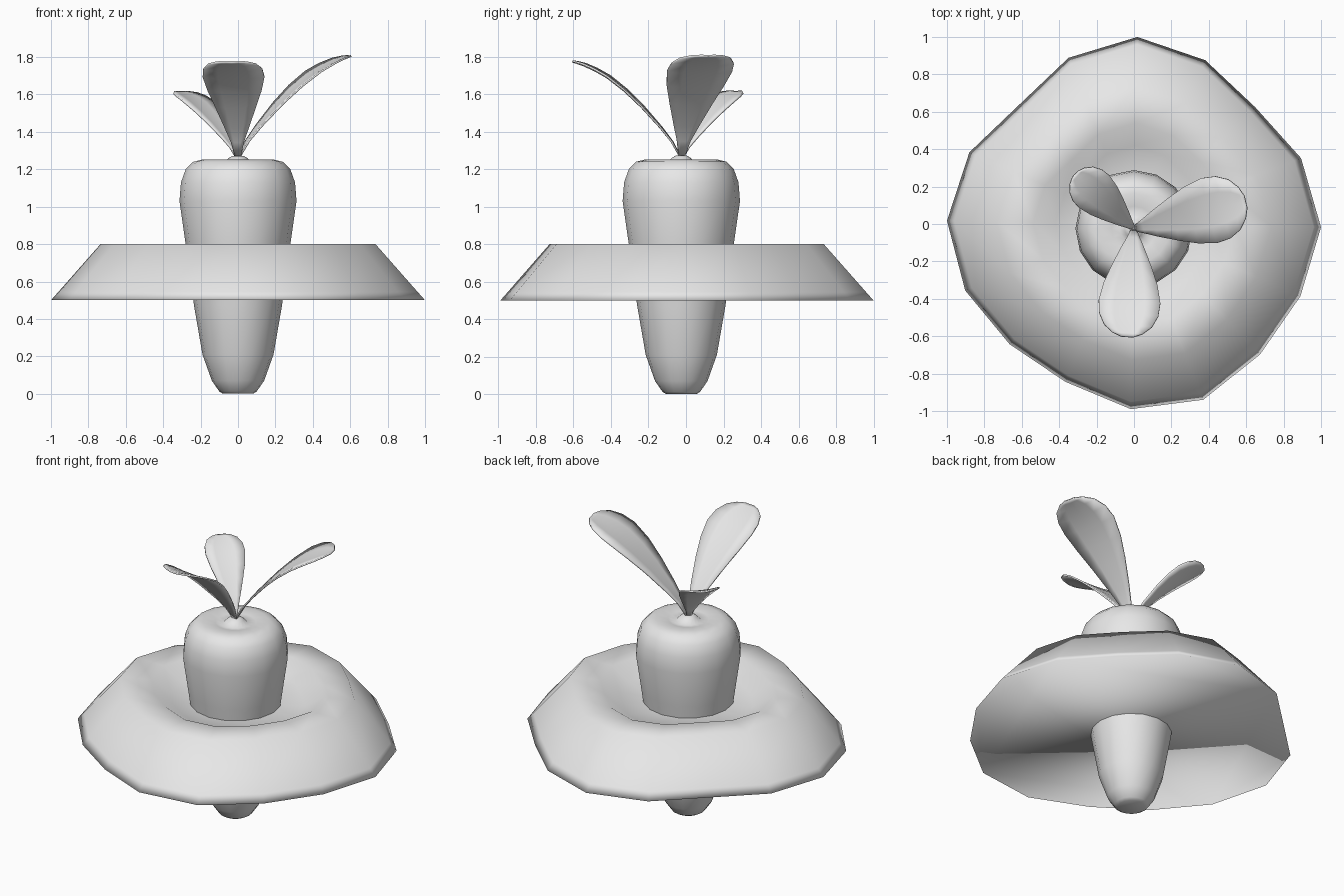
import bpy, bmesh, math
from mathutils import Vector

cube = bpy.data.objects.get("Cube")
if cube:
    bpy.data.objects.remove(cube, do_unlink=True)

GREY = (0.8, 0.8, 0.8, 1.0)
grey = bpy.data.materials.new("plain_grey")
grey.use_nodes = True
grey.diffuse_color = GREY
for node in grey.node_tree.nodes:
    if node.type == 'BSDF_PRINCIPLED':
        node.inputs["Base Color"].default_value = GREY


def finish(name, bm):
    """Turn a bmesh into a smooth grey object."""
    bmesh.ops.recalc_face_normals(bm, faces=bm.faces)
    mesh = bpy.data.meshes.new(name)
    bm.to_mesh(mesh)
    bm.free()
    for face in mesh.polygons:
        face.use_smooth = True
    mesh.materials.append(grey)
    obj = bpy.data.objects.new(name, mesh)
    bpy.context.collection.objects.link(obj)
    return obj


def loft(name, profile, outline, centre=(0, 0), turn=0.0):
    """Stack scaled copies of a radial outline and cap both ends."""
    bm = bmesh.new()
    count = len(outline)
    rings = []
    for scale, z in profile:
        ring = []
        for i, radius in enumerate(outline):
            a = math.tau * i / count + turn
            ring.append(bm.verts.new((centre[0] + scale * radius * math.cos(a),
                                      centre[1] + scale * radius * math.sin(a), z)))
        rings.append(ring)
    for low, high in zip(rings, rings[1:]):
        for i in range(count):
            j = (i + 1) % count
            bm.faces.new((low[i], low[j], high[j], high[i]))
    bm.faces.new(rings[0])
    bm.faces.new(rings[-1])
    return finish(name, bm)


# Soil mound: uneven rim, raised ring and a hollow around the root
rim = [1.0, .96, .90, .955, 1.0, .955, .885, .96,
       1.0, .97, .925, .92, .99, 1.01, .97, .97]
loft("soil_mound",
     [(1.0, .5), (.96, .545), (.735, .8), (.54, .8), (.42, .73), (.2, .72)],
     rim, turn=math.radians(-1))

# Root: tapered body, rounded shoulder, dimple and stem nub
loft("root",
     [(.08, 0), (.10, .012), (.14, .07), (.19, .21), (.235, .47), (.28, .8),
      (.313, 1.03), (.305, 1.13), (.28, 1.2), (.24, 1.24), (.19, 1.252),
      (.12, 1.243), (.075, 1.235), (.05, 1.26), (.03, 1.272)],
     [1.0] * 16, centre=(0, -.025))

# Leaf shape: distance outward, height, half width
LEAF = [(.0, .0, .012), (.05, .09, .035), (.11, .165, .065), (.21, .275, .11),
        (.30, .36, .145), (.39, .43, .165), (.46, .47, .158),
        (.52, .498, .128), (.56, .512, .08), (.58, .518, .03)]


def leaf(name, angle, length, width, height):
    """Arching, slightly cupped blade growing from the stem nub."""
    bm = bmesh.new()
    a = math.radians(angle)
    out = Vector((math.cos(a), math.sin(a), 0))
    side = Vector((-math.sin(a), math.cos(a), 0))
    base = Vector((0, -.025, 1.255))
    rows = []
    for reach, rise, half in LEAF:
        row = []
        for k in (-1, -.5, 0, .5, 1):
            cup = .07 * half * k * k
            point = (base + out * (reach * length) + side * (k * half * width)
                     + Vector((0, 0, rise * height + cup)))
            row.append(bm.verts.new(point))
        rows.append(row)
    for low, high in zip(rows, rows[1:]):
        for i in range(len(low) - 1):
            bm.faces.new((low[i], low[i + 1], high[i + 1], high[i]))
    obj = finish(name, bm)
    solid = obj.modifiers.new("thickness", 'SOLIDIFY')
    solid.thickness = .01
    solid.offset = 0


leaf("front_leaf", -93.5, 1.0, 1.0, 1.0)
leaf("left_leaf", 13.5, 1.06, 1.08, 1.06)
leaf("back_leaf", 137, .74, .72, .69)
